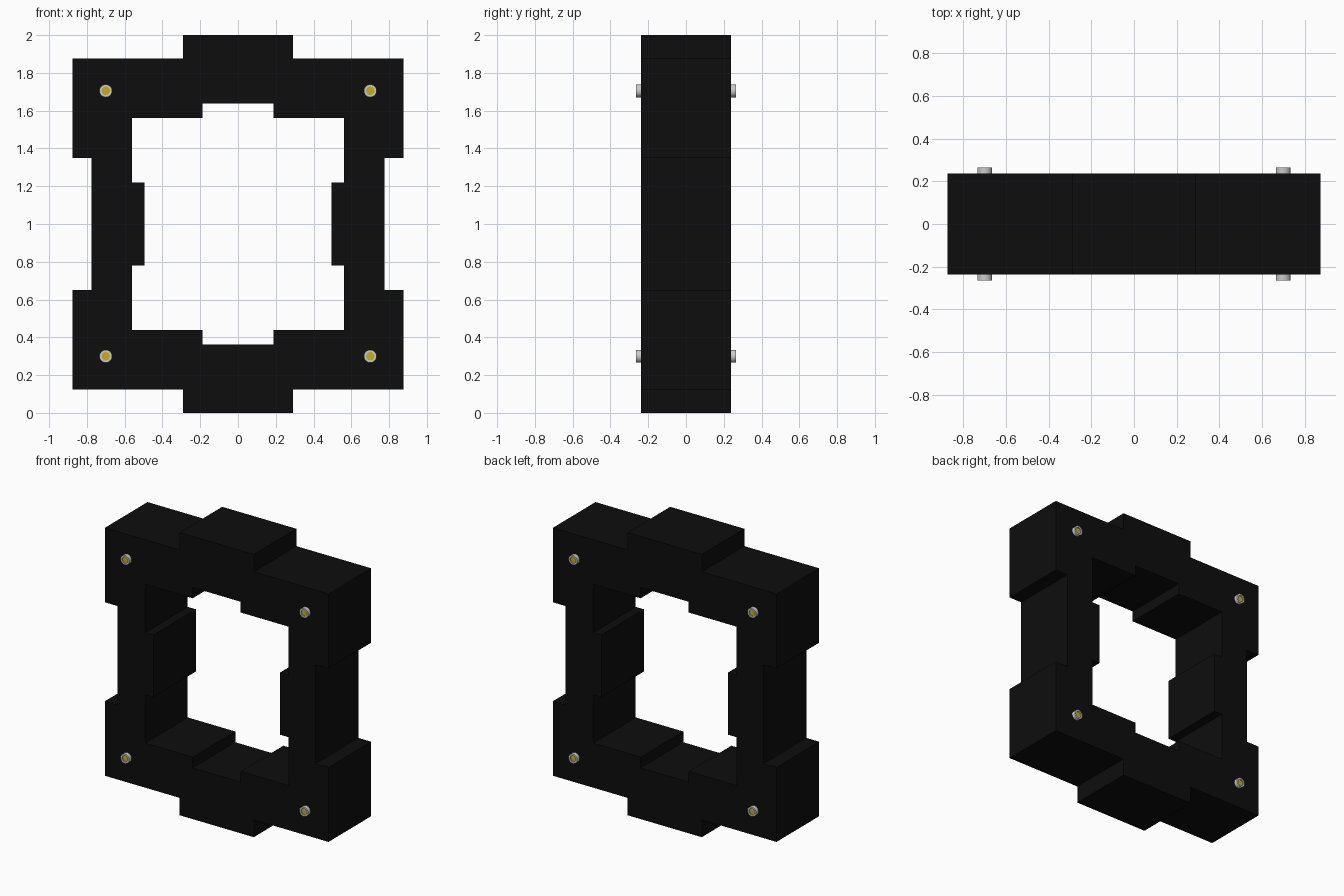
import bpy
import bmesh
from math import pi, radians
from mathutils import Matrix

if "Cube" in bpy.data.objects:
    bpy.data.objects.remove(bpy.data.objects["Cube"])

HALF_DEPTH = 0.238
MID_Z = 1.0


def material(name, rgb):
    m = bpy.data.materials.new(name)
    m.diffuse_color = (*rgb, 1)
    m.use_nodes = True
    m.node_tree.nodes["Principled BSDF"].inputs["Base Color"].default_value = m.diffuse_color
    return m


def mirrored_loop(quarter):
    """Mirror a quarter outline (top centre round to right side) into a closed loop."""
    half = quarter + [(x, -z) for x, z in reversed(quarter)]
    return half + [(-x, z) for x, z in reversed(half)]


def mesh_object(name, bm, mat=None):
    bmesh.ops.recalc_face_normals(bm, faces=bm.faces)
    me = bpy.data.meshes.new(name)
    bm.to_mesh(me)
    bm.free()
    ob = bpy.data.objects.new(name, me)
    bpy.context.collection.objects.link(ob)
    if mat:
        me.materials.append(mat)
    return ob


black = material("black", (0.004, 0.004, 0.004))
gold = material("gold", (0.6, 0.42, 0.01))

# Frame: stepped outer outline and stepped opening, relative to the centre
outer = [(0.29, 1.0), (0.29, 0.877), (0.875, 0.877), (0.875, 0.35), (0.775, 0.35)]
inner = [(0.188, 0.638), (0.188, 0.562), (0.56, 0.562), (0.56, 0.22), (0.496, 0.22)]
bm = bmesh.new()
for outline in (outer, inner):
    vs = [bm.verts.new((x, -HALF_DEPTH, z + MID_Z)) for x, z in mirrored_loop(outline)]
    for a, b in zip(vs, vs[1:] + vs[:1]):
        bm.edges.new((a, b))
bmesh.ops.triangle_fill(bm, use_beauty=True, use_dissolve=False, edges=bm.edges[:])
ext = bmesh.ops.extrude_face_region(bm, geom=bm.faces[:], use_keep_orig=True)
moved = [g for g in ext["geom"] if isinstance(g, bmesh.types.BMVert)]
bmesh.ops.translate(bm, verts=moved, vec=(0, 2 * HALF_DEPTH, 0))
mesh_object("frame", bm, black)


def corner_sleeve(name, x, z):
    """Round metal tube running through the frame along y."""
    n, ro, ri, h = 32, 0.034, 0.022, 0.265
    bm = bmesh.new()
    profile = [(ri, -h), (ro, -h), (ro, h), (ri, h)]
    vs = [bm.verts.new((r, y, 0)) for r, y in profile]
    es = [bm.edges.new((vs[i], vs[(i + 1) % 4])) for i in range(4)]
    bmesh.ops.spin(bm, geom=vs + es, cent=(0, 0, 0), axis=(0, 1, 0),
                   angle=2 * pi, steps=n, use_duplicate=False)
    bmesh.ops.remove_doubles(bm, verts=bm.verts, dist=1e-4)
    ob = mesh_object(name, bm)
    ob.location = (x, 0, z)
    return ob


def corner_core(name, x, z):
    """Gold rod filling the sleeve, slightly recessed."""
    bm = bmesh.new()
    bmesh.ops.create_cone(bm, cap_ends=True, segments=32, radius1=0.022, radius2=0.022,
                          depth=0.515, matrix=Matrix.Rotation(pi / 2, 4, 'X'))
    ob = mesh_object(name, bm, gold)
    ob.location = (x, 0, z)
    return ob


# Four corner connectors
for side, x in (("left", -0.7), ("right", 0.7)):
    for level, z in (("lower", 0.3), ("upper", 1.705)):
        for part, make in (("sleeve", corner_sleeve), ("core", corner_core)):
            ob = make(f"{level}_{side}_{part}", x, z)
            bpy.ops.object.select_all(action='DESELECT')
            ob.select_set(True)
            bpy.context.view_layer.objects.active = ob
            bpy.ops.object.shade_smooth_by_angle(angle=radians(30))
